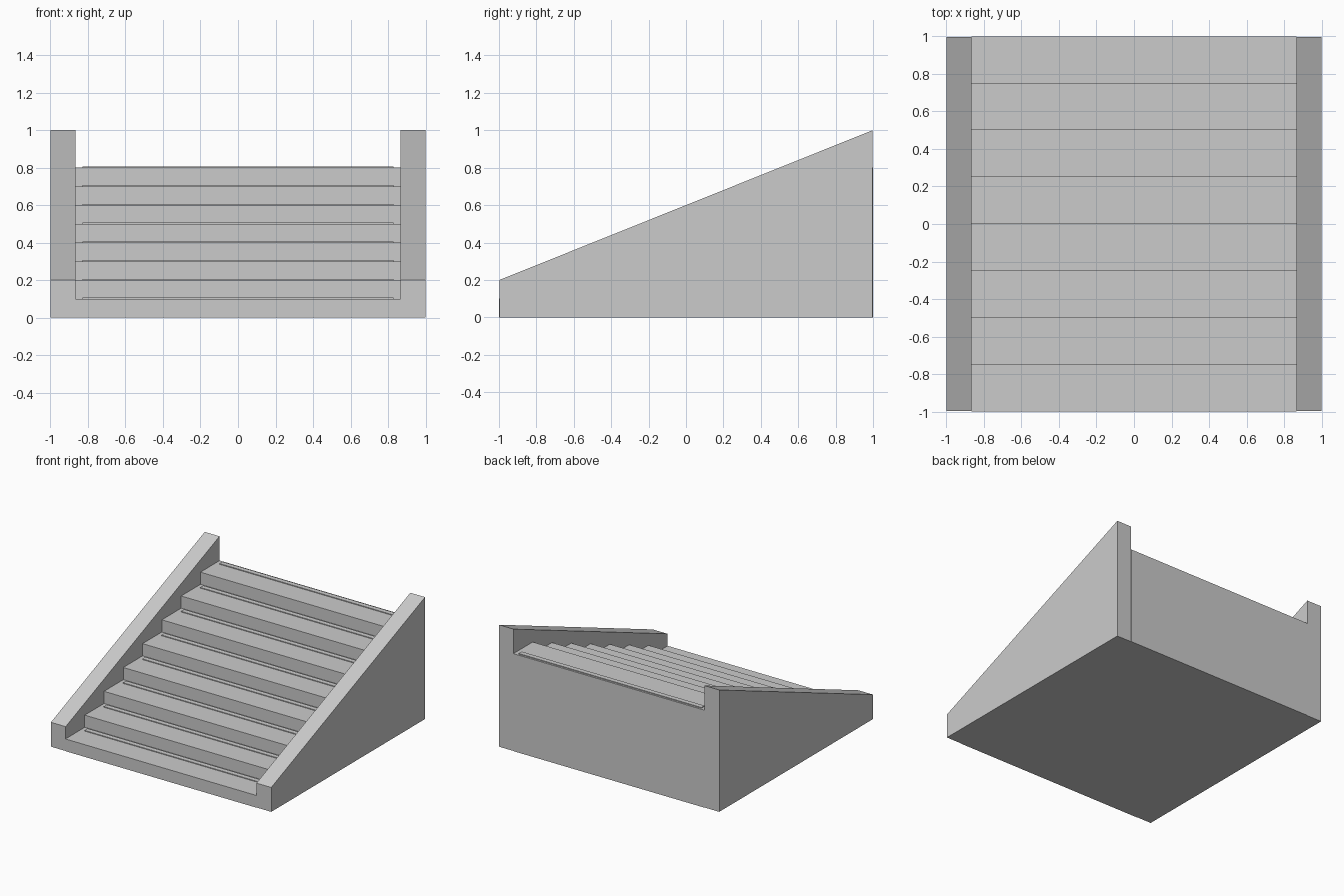
import bpy, bmesh

if "Cube" in bpy.data.objects:
    bpy.data.objects.remove(bpy.data.objects["Cube"])

STEPS, RUN, RISE = 8, 0.25, 0.1
INNER = 0.866


def extrude_profile(name, profile, x0, x1):
    """Prism from a (y, z) outline, running along x."""
    bm = bmesh.new()
    face = bm.faces.new([bm.verts.new((x0, y, z)) for y, z in profile])
    ext = bmesh.ops.extrude_face_region(bm, geom=[face])
    verts = [v for v in ext["geom"] if isinstance(v, bmesh.types.BMVert)]
    bmesh.ops.translate(bm, vec=(x1 - x0, 0, 0), verts=verts)
    bmesh.ops.recalc_face_normals(bm, faces=bm.faces)
    mesh = bpy.data.meshes.new(name)
    bm.to_mesh(mesh)
    bm.free()
    obj = bpy.data.objects.new(name, mesh)
    bpy.context.collection.objects.link(obj)
    return obj


# Solid flight of stairs
outline = [(-1, 0)]
for i in range(STEPS):
    y, z = -1 + i * RUN, (i + 1) * RISE
    outline += [(y, z), (y + RUN, z)]
outline.append((1, 0))
extrude_profile("stair_flight", outline, -INNER, INNER)

# Thin raised strip at the back of each tread
for i in range(STEPS):
    y, z = -1 + (i + 1) * RUN, (i + 1) * RISE
    extrude_profile(f"tread_strip_{i + 1}",
                    [(y - 0.055, z - 0.005), (y - 0.055, z + 0.006),
                     (y - 0.015, z + 0.006), (y - 0.015, z - 0.005)],
                    -0.83, 0.83)

# Sloping side walls, set back a hair from the stair ends
wall = [(-0.997, 0), (-0.997, 0.2), (0.997, 1), (0.997, 0)]
extrude_profile("left_wall", wall, -1, -INNER)
extrude_profile("right_wall", wall, INNER, 1)
